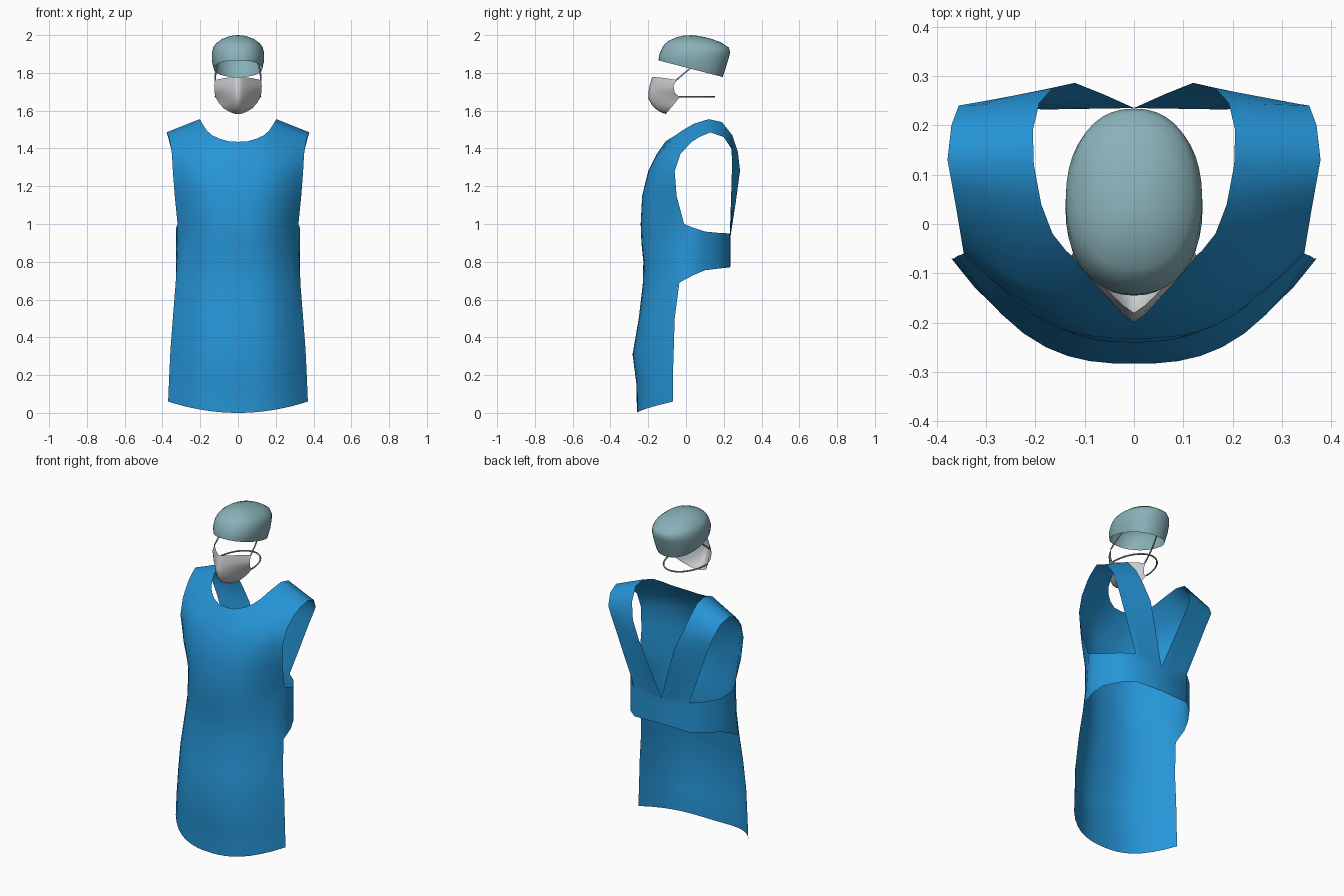
import bpy, bmesh, math
from mathutils import Vector

if "Cube" in bpy.data.objects:
    bpy.data.objects.remove(bpy.data.objects["Cube"])


def material(name, rgb):
    m = bpy.data.materials.new(name)
    m.diffuse_color = (*rgb, 1)
    m.use_nodes = True
    m.node_tree.nodes["Principled BSDF"].inputs["Base Color"].default_value = m.diffuse_color
    return m


BLUE = material("apron blue", (0.019, 0.30, 0.68))
TEAL = material("cap teal", (0.25, 0.44, 0.48))
GREY = material("mask grey", (0.60, 0.61, 0.62))
CORD = material("cord grey", (0.33, 0.35, 0.36))


def patch(bm, rows):
    """Grid of faces through rows of points, plus its mirror image in x."""
    for s in (1, -1):
        grid = [[bm.verts.new((s * p[0], p[1], p[2])) for p in r] for r in rows]
        for a, b in zip(grid, grid[1:]):
            for i in range(len(a) - 1):
                quad = [a[i], a[i + 1], b[i + 1], b[i]]
                bm.faces.new(quad if s > 0 else quad[::-1])


def finish(bm, name, mat):
    bmesh.ops.remove_doubles(bm, verts=bm.verts, dist=0.0005)
    bmesh.ops.recalc_face_normals(bm, faces=bm.faces)
    for f in bm.faces:
        f.smooth = True
    me = bpy.data.meshes.new(name)
    bm.to_mesh(me)
    bm.free()
    me.materials.append(mat)
    ob = bpy.data.objects.new(name, me)
    bpy.context.collection.objects.link(ob)
    return ob


def bowed_row(centre, side, n, power, zpow=2):
    """Half cross-section from the centre line out to the side edge."""
    (yc, zc), (xs, ys, zs) = centre, side
    return [Vector((xs * t, yc + (ys - yc) * t ** power, zc + (zs - zc) * t ** zpow))
            for t in (i / n for i in range(n + 1))]


def cross(a, b, n):
    a, b = Vector(a), Vector(b)
    return [a.lerp(b, i / n) for i in range(n + 1)]


# apron front: centre (y, z) and side edge (x, y, z) per row
apron = bmesh.new()
front = [bowed_row(c, s, 8, 2.7) for c, s in [
    ((-.260, 0), (.37, -.07, .06)),
    ((-.262, .15), (.365, -.07, .18)),
    ((-.283, .31), (.358, -.065, .33)),
    ((-.250, .50), (.345, -.06, .50)),
    ((-.228, .69), (.330, -.035, .69)),
    ((-.226, .80), (.324, -.02, .80)),
    ((-.236, .90), (.320, -.015, .90)),
    ((-.240, 1.0), (.320, -.01, 1.0)),
    ((-.232, 1.15), (.335, -.05, 1.15)),
    ((-.200, 1.28), (.345, -.06, 1.28)),
    ((-.155, 1.37), (.350, -.03, 1.37))]]
neck_front = [(0, -.11, 1.435), (.05, -.108, 1.438), (.1, -.085, 1.452), (.137, -.055, 1.47)]
shoulder = cross((.165, -.02, 1.495), (.36, .03, 1.435), 4)
front.append([Vector(p) for p in neck_front] + shoulder)
patch(apron, front)

# shoulder straps: neck-side edge and arm-side edge, over the shoulder to the back
neck_edge = [(.188, .04, 1.53), (.203, .12, 1.555), (.205, .19, 1.54), (.192, .245, 1.47),
             (.165, .275, 1.38), (.12, .286, 1.28), (.06, .262, 1.105), (0, .235, .93)]
arm_edge = [(.368, .075, 1.463), (.378, .13, 1.485), (.370, .20, 1.46), (.355, .24, 1.40),
            (.335, .243, 1.35), (.31, .243, 1.29), (.248, .238, 1.12), (.185, .232, .95)]
patch(apron, [shoulder] + [cross(a, b, 4) for a, b in zip(neck_edge, arm_edge)])

# back band joining the two side edges
band = [[front[i][-1] for i in range(4, 8)]]
for low, high in [((.328, .04, .73), (.328, .04, .98)),
                  ((.305, .10, .755), (.305, .10, .96)),
                  ((.255, .17, .764), (.255, .17, .953)),
                  ((.185, .232, .77), (.185, .232, .95)),
                  ((0, .235, .775), (0, .235, .93))]:
    band.append(cross(low, high, 3))
patch(apron, band)
finish(apron, "apron", BLUE)

# cap: tilted rings (front y, back y, front z, back z, half width)
cap = bmesh.new()
SEG = 40
rings = []
for yf, yb, zf, zb, rx in [(-.145, .195, 1.866, 1.778, .128),
                           (-.143, .213, 1.895, 1.835, .139),
                           (-.125, .228, 1.935, 1.885, .138),
                           (-.110, .234, 1.955, 1.912, .131),
                           (-.092, .226, 1.970, 1.935, .118),
                           (-.050, .185, 1.988, 1.962, .088),
                           (-.010, .120, 1.998, 1.985, .048)]:
    ring = []
    for k in range(SEG):
        a = 2 * math.pi * k / SEG
        c, s = math.cos(a), math.sin(a)
        u = math.copysign(abs(s) ** .9, s)
        x = rx * math.copysign(abs(c) ** .9, c)
        f = (u + 1) / 2
        ring.append(cap.verts.new((x, yf + (yb - yf) * f, zf + (zb - zf) * f)))
    rings.append(ring)
for a, b in zip(rings, rings[1:]):
    for k in range(SEG):
        j = (k + 1) % SEG
        cap.faces.new((a[k], a[j], b[j], b[k]))
top = cap.verts.new((0, .04, 2.0))
for k in range(SEG):
    cap.faces.new((rings[-1][k], rings[-1][(k + 1) % SEG], top))
finish(cap, "surgical_cap", TEAL)

# face mask, slightly pointed along the centre line
mask = bmesh.new()
patch(mask, [bowed_row(c, s, 6, 1.25) for c, s in [
    ((-.180, 1.778), (.122, -.050, 1.762)),
    ((-.192, 1.735), (.126, -.066, 1.732)),
    ((-.199, 1.700), (.124, -.060, 1.695)),
    ((-.200, 1.665), (.119, -.034, 1.672)),
    ((-.182, 1.632), (.100, -.060, 1.638)),
    ((-.160, 1.608), (.075, -.082, 1.612)),
    ((-.132, 1.591), (.045, -.098, 1.594)),
    ((-.108, 1.583), (.020, -.105, 1.584))]])
finish(mask, "face_mask", GREY)


# mask cords: half loops running round the back of the head
def cord(name, x, y0, y1, height):
    cu = bpy.data.curves.new(name, 'CURVE')
    cu.dimensions = '3D'
    cu.bevel_depth = .0045
    cu.bevel_resolution = 1
    n = 32
    sp = cu.splines.new('POLY')
    sp.points.add(n)
    for i in range(n + 1):
        a = math.pi * i / n
        y = y0 + (y1 - y0) * math.sin(a)
        sp.points[i].co = (x * math.cos(a), y, height(y), 1)
    cu.materials.append(CORD)
    bpy.context.collection.objects.link(bpy.data.objects.new(name, cu))


cord("lower_cord", .119, -.036, .15, lambda y: 1.674)
cord("upper_cord", .121, -.054, .17, lambda y: min(1.76 + (y + .054) * .85, 1.87))
